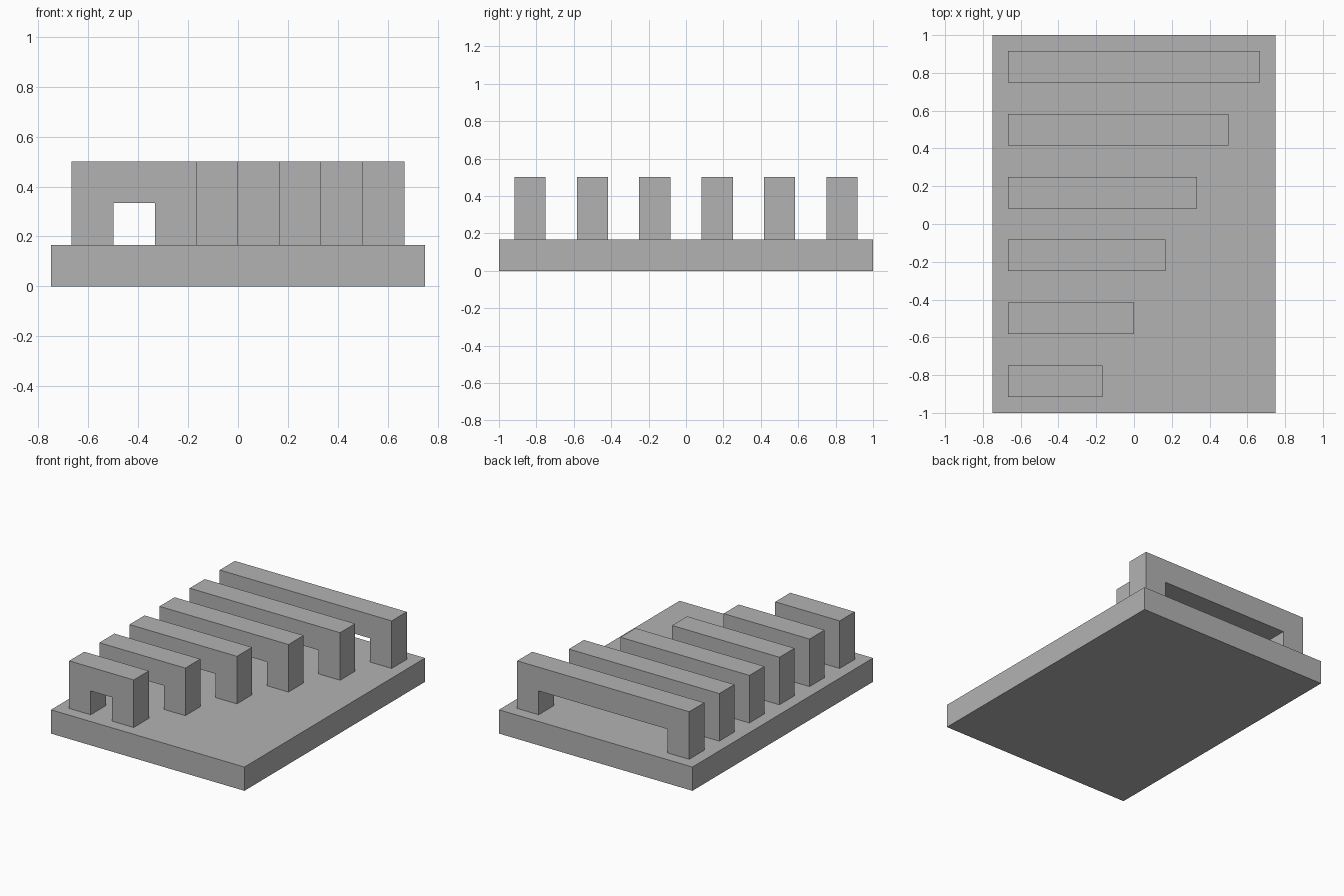
import bpy
import bmesh

old = bpy.data.objects.get("Cube")
if old:
    bpy.data.objects.remove(old, do_unlink=True)

U = 1 / 6  # one grid module

grey = bpy.data.materials.new("plain grey")
grey.use_nodes = True
colour = (0.45, 0.45, 0.45, 1)
grey.diffuse_color = colour
grey.node_tree.nodes["Principled BSDF"].inputs["Base Color"].default_value = colour


def extrude_profile(name, profile, y, depth):
    """Extrude an x-z outline (in modules) backwards along y."""
    bm = bmesh.new()
    face = bm.faces.new([bm.verts.new((x * U, y * U, z * U)) for x, z in profile])
    result = bmesh.ops.extrude_face_region(bm, geom=[face])
    moved = [v for v in result["geom"] if isinstance(v, bmesh.types.BMVert)]
    bmesh.ops.translate(bm, vec=(0, depth * U, 0), verts=moved)
    bmesh.ops.recalc_face_normals(bm, faces=bm.faces)
    mesh = bpy.data.meshes.new(name)
    bm.to_mesh(mesh)
    bm.free()
    mesh.materials.append(grey)
    obj = bpy.data.objects.new(name, mesh)
    bpy.context.collection.objects.link(obj)
    return obj


# Base slab
extrude_profile("base_plate", [(-4.5, 0), (4.5, 0), (4.5, 1), (-4.5, 1)], -6, 12)

# Row of bridges, each one module longer than the one before it
left = -4
for i in range(6):
    right = i - 1
    arch = [(left, 1), (left + 1, 1), (left + 1, 2), (right - 1, 2),
            (right - 1, 1), (right, 1), (right, 3), (left, 3)]
    extrude_profile(f"bridge_{i + 1}", arch, 2 * i - 5.5, 1)
